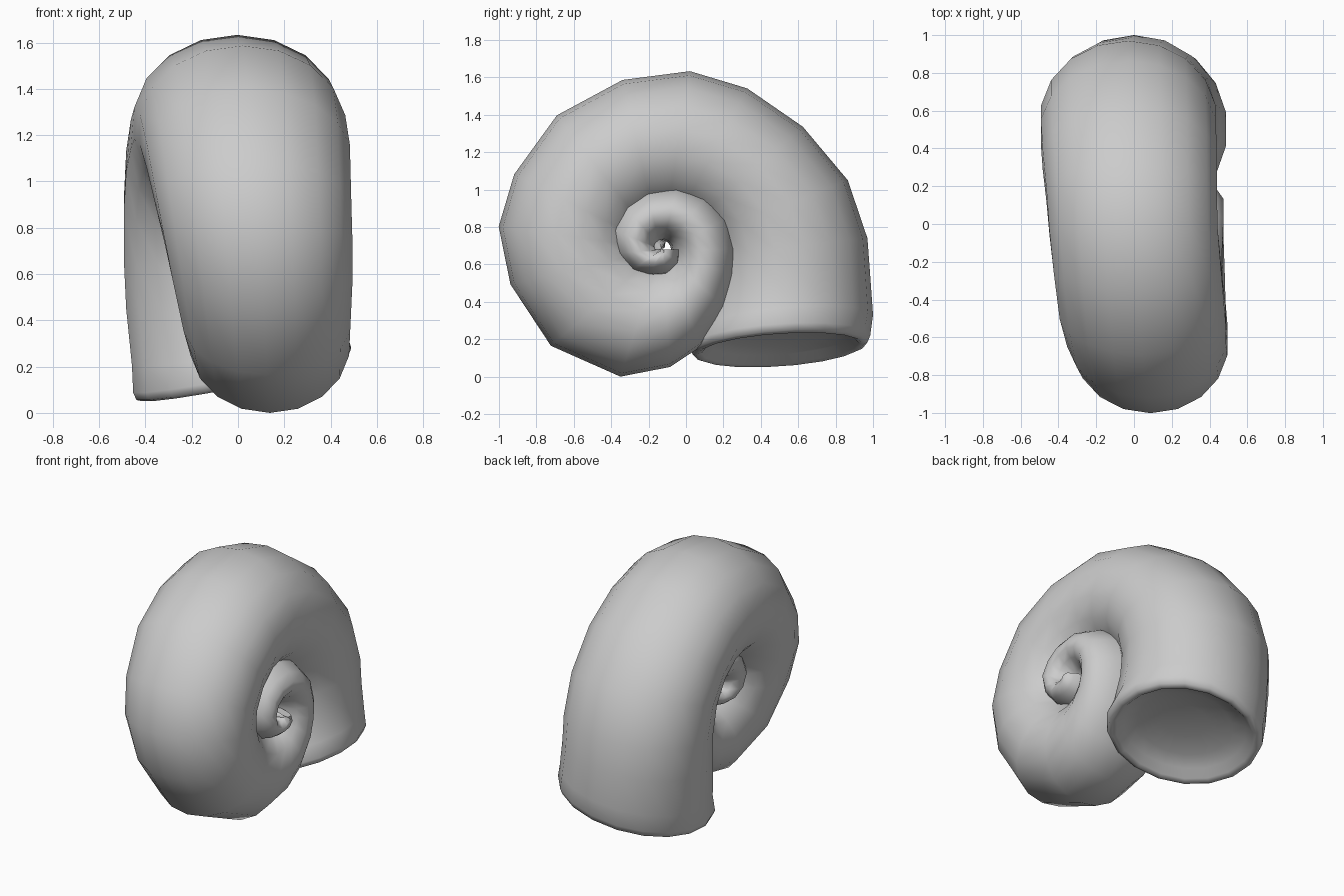
import bpy, bmesh
from math import sin, cos, radians, copysign, pi

CY, CZ = -0.13, 0.68   # spiral axis in the side plane
SEG = 18

def polar(a, r):
    return (CY + r * cos(radians(a)), CZ + r * sin(radians(a)))

def spow(v, e):
    return copysign(abs(v) ** e, v)

def ring(bm, out, inn, xl, xr, tilt=0.0, scale=1.0, lift=0.0):
    my, mz = (out[0] + inn[0]) / 2, (out[1] + inn[1]) / 2
    mx, hx = (xl + xr) / 2, (xr - xl) / 2
    vs = []
    for i in range(SEG):
        t = 2 * pi * i / SEG
        c, s = spow(cos(t), 0.98) * scale, spow(sin(t), 0.98) * scale
        x = mx + hx * s
        vs.append(bm.verts.new((x, my + (out[0] - my) * c,
                                mz + (out[1] - mz) * c + tilt * (x - mx) + lift)))
    return vs

# Coil from aperture towards the apex: angle, outer radius, inner radius, x range
coil = [
    (41, 1.00, .24, -.49, .445), (62, .975, .21, -.47, .445),
    (81, .965, .19, -.455, .45), (103, .93, .18, -.43, .47),
    (128, .91, .17, -.4, .49), (153, .885, .15, -.36, .495),
    (172, .88, .13, -.325, .5), (193, .83, .11, -.285, .5),
    (221, .785, .09, -.24, .49), (252, .715, .08, -.21, .485),
    (274, .63, .08, -.2, .48), (292, .56, .08, -.2, .48),
    (317, .475, .07, -.21, .48), (340, .425, .06, -.23, .48),
    (360, .41, .05, -.25, .48), (385, .4, .05, -.26, .48),
    (410, .38, .05, -.26, .48), (436, .36, .05, -.26, .475),
    (465, .345, .04, -.26, .47), (490, .335, .03, -.25, .47),
    (518, .32, .02, -.24, .475), (545, .27, .0, -.23, .475),
    (575, .22, -.02, -.21, .475), (605, .17, -.05, -.2, .475),
    (640, .15, -.06, -.18, .475), (680, .13, -.06, -.17, .475),
    (720, .11, -.06, -.16, .465),
]
# Lip of the aperture: outer point, inner point, x range, tilt
E = ((0.985, 0.185), (0.02, 0.12), -.46, .495, .2)
# Body whorl near the aperture
mouth = [
    ((1.0, 0.33), (0.06, 0.25), -.465, .465, .17),
    ((0.985, 0.54), (0.11, 0.45), -.49, .445, .08),
    ((0.97, 0.74), (0.13, 0.62), -.5, .44, .02),
    ((0.865, 1.05), (0.11, 0.75), -.5, .44, 0),
]

bm = bmesh.new()
# Shallow concave floor inside the aperture, then the rolled lip
rings = [ring(bm, *E, scale=s, lift=l) for s, l in
         ((.3, .09), (.6, .07), (.78, .04), (.87, .0), (.92, -.01), (.97, 0), (1, .035))]
rings += [ring(bm, *m) for m in mouth]
rings += [ring(bm, polar(a, ro), polar(a, ri), xl, xr) for a, ro, ri, xl, xr in coil]
for a, b in zip(rings, rings[1:]):
    for i in range(SEG):
        j = (i + 1) % SEG
        bm.faces.new((a[i], a[j], b[j], b[i]))
bm.faces.new(rings[0])
bm.faces.new(rings[-1])
bmesh.ops.recalc_face_normals(bm, faces=bm.faces)

me = bpy.data.meshes.new("spiral_shell")
bm.to_mesh(me)
bm.free()
shell = bpy.data.objects.new("spiral_shell", me)
bpy.context.collection.objects.link(shell)
bpy.context.view_layer.objects.active = shell
shell.select_set(True)
bpy.ops.object.shade_smooth_by_angle(angle=radians(65))
